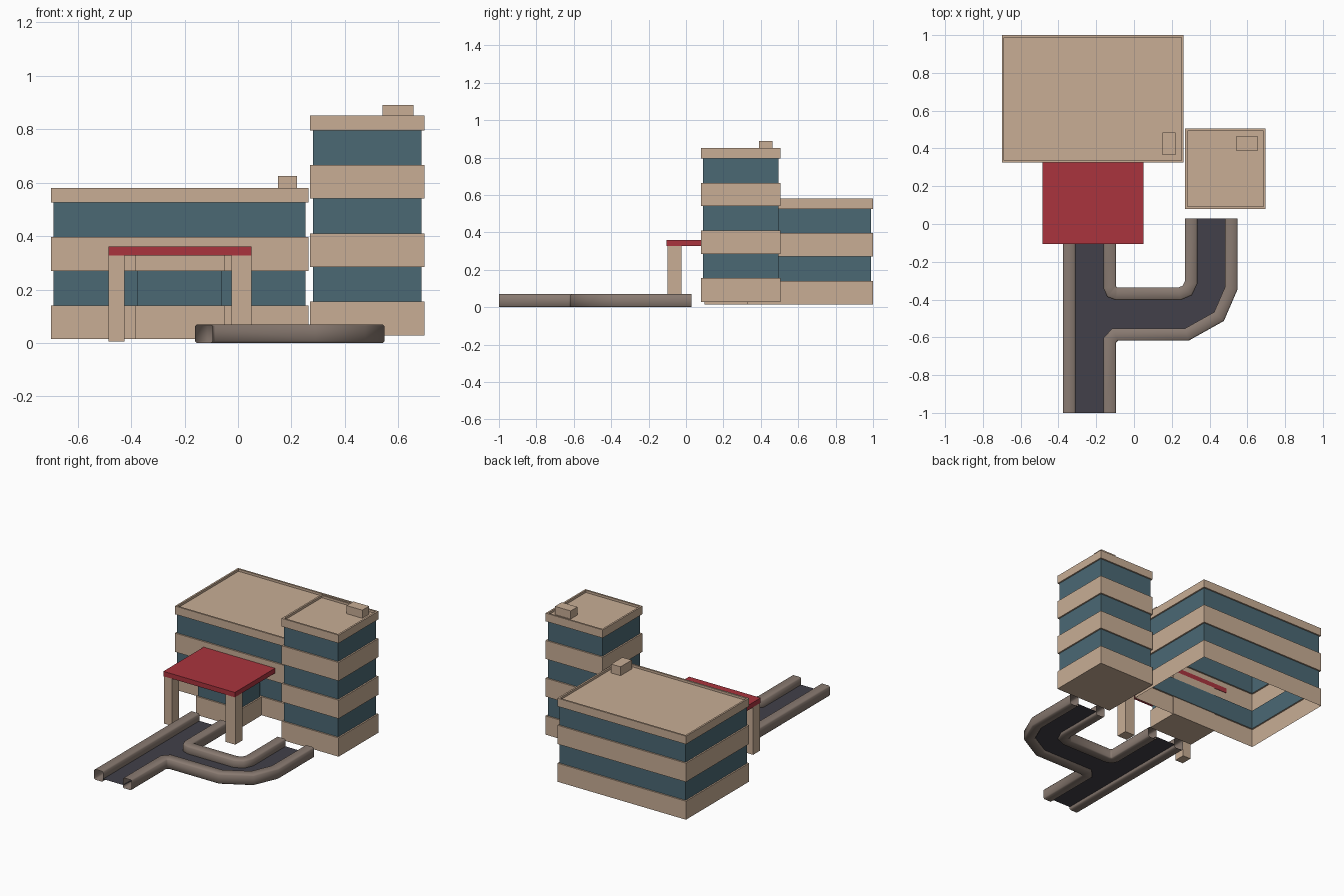
import bpy, bmesh
from mathutils import Vector

if "Cube" in bpy.data.objects:
    bpy.data.objects.remove(bpy.data.objects["Cube"])


def material(name, rgb):
    m = bpy.data.materials.new(name)
    m.diffuse_color = (*rgb, 1)
    m.use_nodes = True
    m.node_tree.nodes["Principled BSDF"].inputs["Base Color"].default_value = m.diffuse_color
    return m


TAN = material("tan_wall", (0.58, 0.42, 0.30))
GLASS = material("teal_glass", (0.07, 0.14, 0.175))
RED = material("red_canopy", (0.40, 0.034, 0.048))
ASPHALT = material("asphalt", (0.054, 0.051, 0.067))
KERB = material("kerb_stone", (0.25, 0.195, 0.165))


def finish(name, bm, mats):
    mesh = bpy.data.meshes.new(name)
    bm.to_mesh(mesh)
    bm.free()
    for m in mats:
        mesh.materials.append(m)
    ob = bpy.data.objects.new(name, mesh)
    bpy.context.collection.objects.link(ob)
    return ob


def box(name, x0, x1, y0, y1, z0, z1, mat):
    bm = bmesh.new()
    bmesh.ops.create_cube(bm, size=1)
    for v in bm.verts:
        v.co = ((x0 + x1) / 2 + v.co.x * (x1 - x0),
                (y0 + y1) / 2 + v.co.y * (y1 - y0),
                (z0 + z1) / 2 + v.co.z * (z1 - z0))
    return finish(name, bm, [mat])


def banded_block(name, x0, x1, y0, y1, levels, floor, parapet=True):
    """Skin of alternating wall and inset glass bands between the levels."""
    inset, rim, drop = 0.01, 0.012, 0.015
    rings = []  # inset, height, material of the strip leading up to it
    for i in range(len(levels) - 1):
        d = inset * (i % 2)
        if i:
            rings.append((d, levels[i], 0))
        else:
            rings.append((d, levels[i], 0))
        rings.append((d, levels[i + 1], i % 2))
    if parapet:
        rings += [(rim, levels[-1], 0), (rim, levels[-1] - drop, 0)]
    bm = bmesh.new()
    loops = []
    for d, z, _ in rings:
        loops.append([bm.verts.new(p) for p in (
            (x0 + d, y0 + d, z), (x1 - d, y0 + d, z),
            (x1 - d, y1 - d, z), (x0 + d, y1 - d, z))])
    for a, b, ring in zip(loops, loops[1:], rings[1:]):
        for i in range(4):
            j = (i + 1) % 4
            bm.faces.new((a[i], a[j], b[j], b[i])).material_index = ring[2]
    bm.faces.new(loops[-1])
    if floor:
        bm.faces.new(loops[0][::-1])
    return finish(name, bm, [TAN, GLASS])


def offset(path, dist):
    """Mitred offset of an open path, positive to the left."""
    pts = [Vector(p) for p in path]
    out = []
    for i, p in enumerate(pts):
        dirs = []
        if i > 0:
            dirs.append((p - pts[i - 1]).normalized())
        if i < len(pts) - 1:
            dirs.append((pts[i + 1] - p).normalized())
        normals = [Vector((-d.y, d.x)) for d in dirs]
        n = sum(normals, Vector((0, 0))).normalized()
        out.append(p + n * (dist / n.dot(normals[0])))
    return out


def kerb(name, path):
    """Hollow open-ended tube with chamfered corners swept along the path."""
    w, h, c = 0.033, 0.07, 0.007
    section = [(-w + c, 0), (w - c, 0), (w, c), (w, h - c),
               (w - c, h), (-w + c, h), (-w, h - c), (-w, c)]
    bm = bmesh.new()
    rows = [[bm.verts.new((p.x, p.y, z)) for p in offset(path, u)] for u, z in section]
    for a, b in zip(rows, rows[1:] + rows[:1]):
        for i in range(len(path) - 1):
            bm.faces.new((a[i], a[i + 1], b[i + 1], b[i]))
    bmesh.ops.recalc_face_normals(bm, faces=bm.faces)
    ob = finish(name, bm, [KERB])
    for o in bpy.context.selected_objects:
        o.select_set(False)
    bpy.context.view_layer.objects.active = ob
    ob.select_set(True)
    bpy.ops.object.shade_smooth_by_angle(angle=0.87)
    return ob


# Buildings
banded_block("main_building", -0.70, 0.263, 0.325, 1.0,
             [0.015, 0.14, 0.27, 0.397, 0.525, 0.58], floor=False)
banded_block("tower", 0.27, 0.697, 0.08, 0.505,
             [0.028, 0.155, 0.285, 0.41, 0.54, 0.665, 0.795, 0.85], floor=True)
banded_block("entrance_block", -0.385, -0.05, 0.10, 0.33,
             [0.015, 0.14, 0.27, 0.327], floor=True, parapet=False)

# Rooftop units
box("main_roof_unit", 0.15, 0.22, 0.365, 0.485, 0.56, 0.625, TAN)
box("tower_roof_unit", 0.54, 0.657, 0.39, 0.462, 0.83, 0.89, TAN)

# Canopy and its legs
box("canopy", -0.485, 0.05, -0.105, 0.328, 0.327, 0.36, RED)
box("left_canopy_leg", -0.485, -0.425, -0.10, -0.025, 0.005, 0.327, TAN)
box("right_canopy_leg", -0.025, 0.05, -0.10, -0.025, 0.005, 0.327, TAN)

# Kerbs
left = [(-0.343, 0.03), (-0.343, -1)]
outer = [(-0.128, -1), (-0.128, -0.615), (-0.10, -0.585), (0.28, -0.585),
         (0.45, -0.49), (0.515, -0.34), (0.515, 0.03)]
inner = [(0.302, 0.03), (0.302, -0.31), (0.282, -0.352), (0.24, -0.37),
         (-0.09, -0.37), (-0.117, -0.36), (-0.128, -0.335), (-0.128, 0.03)]
kerb("left_kerb", left)
kerb("outer_kerb", outer)
kerb("inner_kerb", inner)

# Road surface between the kerbs
bm = bmesh.new()
edge = [p for path in (left, outer, inner) for p in offset(path, 0.031)]
bm.faces.new([bm.verts.new((p.x, p.y, 0.02)) for p in edge])
bmesh.ops.triangulate(bm, faces=bm.faces[:])
finish("road_surface", bm, [ASPHALT])
